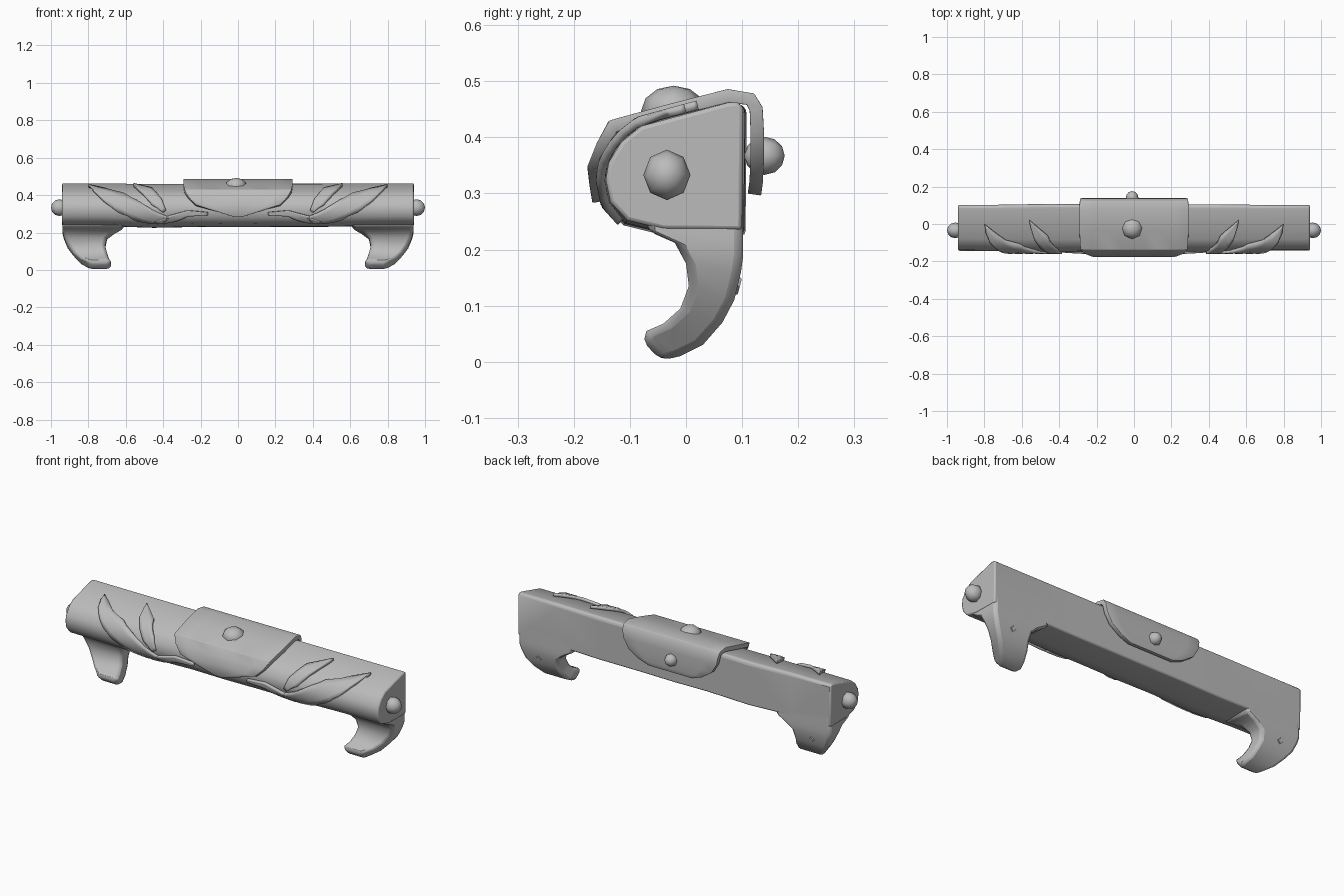
import bpy, bmesh
from mathutils import Vector, Matrix

if "Cube" in bpy.data.objects:
    bpy.data.objects.remove(bpy.data.objects["Cube"])

grey = bpy.data.materials.new("plain grey")
grey.use_nodes = True
grey.diffuse_color = (0.5, 0.5, 0.5, 1)
grey.node_tree.nodes["Principled BSDF"].inputs["Base Color"].default_value = (0.5, 0.5, 0.5, 1)


def finish(bm, name, bevel=0, thickness=0, angle=40):
    """Turn a bmesh into a shaded object with its modifiers."""
    bmesh.ops.recalc_face_normals(bm, faces=bm.faces)
    mesh = bpy.data.meshes.new(name)
    bm.to_mesh(mesh)
    bm.free()
    mesh.materials.append(grey)
    ob = bpy.data.objects.new(name, mesh)
    bpy.context.collection.objects.link(ob)
    if thickness:
        mod = ob.modifiers.new("thickness", "SOLIDIFY")
        mod.thickness, mod.offset = thickness, 0
    if bevel:
        mod = ob.modifiers.new("soft edges", "BEVEL")
        mod.width, mod.segments, mod.limit_method = bevel, 2, "ANGLE"
        mod.angle_limit = 0.7
    bpy.ops.object.select_all(action="DESELECT")
    ob.select_set(True)
    bpy.context.view_layer.objects.active = ob
    bpy.ops.object.shade_smooth_by_angle(angle=angle * 0.01745)
    return ob


def loft(rings, closed=True):
    """Bridge equal rings of points; closed rings also get end caps."""
    bm = bmesh.new()
    rows = [[bm.verts.new(p) for p in ring] for ring in rings]
    n = len(rows[0])
    for a, b in zip(rows, rows[1:]):
        for i in range(n if closed else n - 1):
            j = (i + 1) % n
            bm.faces.new((a[i], a[j], b[j], b[i]))
    if closed:
        bm.faces.new(rows[0])
        bm.faces.new(rows[-1])
    return bm


# Main bar: rounded front, sloping top, flat back, slightly swollen along its length
FRONT = [(0.075, 0.462), (-0.08, 0.42), (-0.115, 0.392), (-0.138, 0.355),
         (-0.143, 0.325), (-0.135, 0.285), (-0.105, 0.252), (-0.04, 0.236)]
SECTION = [(0.1, 0.235), (0.102, 0.452), (0.093, 0.463)] + FRONT
stations = [(-0.94, 1), (-0.7, 1.01), (-0.45, 1.06), (-0.2, 1.03), (0, 1.04),
            (0.2, 1.03), (0.45, 1.03), (0.7, 1.0), (0.94, 1)]
bm = loft([[(x, y * s, 0.4 + (z - 0.4) * (s if z < 0.4 else 2 - s)) for y, z in SECTION]
           for x, s in stations])
finish(bm, "main_bar", bevel=0.012)

# Hooks: front point, back point, inner x, outer x of each ring going down
HOOK = [(-0.08, 0.30, 0.10, 0.30, 0.60, 0.935),
        (-0.07, 0.234, 0.102, 0.22, 0.61, 0.938),
        (-0.02, 0.212, 0.102, 0.19, 0.66, 0.938),
        (0.0, 0.175, 0.098, 0.16, 0.70, 0.93),
        (0.005, 0.135, 0.086, 0.11, 0.71, 0.91),
        (-0.01, 0.095, 0.065, 0.07, 0.70, 0.88),
        (-0.04, 0.068, 0.03, 0.03, 0.69, 0.845),
        (-0.07, 0.055, -0.01, 0.01, 0.68, 0.81),
        (-0.08, 0.04, -0.045, 0.002, 0.69, 0.79)]
for side, label in ((1, "left"), (-1, "right")):
    bm = loft([[(side * a, fy, fz), (side * b, fy, fz), (side * b, by, bz), (side * a, by, bz)]
               for fy, fz, by, bz, a, b in HOOK])
    finish(bm, label + "_hook", bevel=0.016, angle=50)

# Centre plate wrapping over the bar: y, z, half width of each row
PLATE = [(0.122, 0.298, 0.13), (0.125, 0.32, 0.19), (0.127, 0.36, 0.25),
         (0.127, 0.41, 0.28), (0.125, 0.45, 0.288), (0.115, 0.468, 0.29),
         (0.075, 0.474, 0.292), (-0.03, 0.447, 0.292), (-0.13, 0.42, 0.287),
         (-0.148, 0.385, 0.265), (-0.164, 0.345, 0.225), (-0.16, 0.315, 0.12),
         (-0.155, 0.285, 0.02)]
COLUMNS = [-1, -0.75, -0.45, -0.2, 0, 0.2, 0.45, 0.75, 1]
rings = []
for y, z, w in PLATE:
    brow = y < -0.14 and 0.36 < z < 0.4
    rings.append([(c * w, y + (0.01 if brow and abs(c) == 0.45 else 0), z) for c in COLUMNS])
finish(loft(rings, closed=False), "centre_plate", bevel=0.006, thickness=0.024, angle=50)


def on_front(z, lift):
    """Point of the bar's front surface at height z, lifted outward."""
    for (y1, z1), (y2, z2) in zip(FRONT, FRONT[1:]):
        if z >= z2:
            t = (z - z1) / (z2 - z1)
            n = Vector((z2 - z1, y1 - y2)).normalized()
            return y1 + (y2 - y1) * t + n.x * lift, z + n.y * lift
    return FRONT[-1]


# Leaves lying on the front: pairs of upper and lower edge points (x, z)
LEAVES = {
    "long_leaf": [((0.8, 0.442), (0.79, 0.432)), ((0.71, 0.423), (0.72, 0.365)),
                  ((0.61, 0.4), (0.64, 0.31)), ((0.5, 0.345), (0.54, 0.27)),
                  ((0.42, 0.305), (0.46, 0.257)), ((0.37, 0.285), (0.39, 0.268))],
    "short_leaf": [((0.56, 0.448), (0.555, 0.44)), ((0.46, 0.425), (0.51, 0.4)),
                   ((0.41, 0.375), (0.46, 0.345)), ((0.385, 0.32), (0.4, 0.31))],
    "low_leaf": [((0.45, 0.268), (0.43, 0.256)), ((0.36, 0.295), (0.36, 0.263)),
                 ((0.27, 0.32), (0.27, 0.288)), ((0.16, 0.31), (0.16, 0.296))],
}
for name, pairs in LEAVES.items():
    for side, label in ((1, "left_"), (-1, "right_")):
        bm = loft([[(side * x, 0, z) for x, z in pair] for pair in pairs], closed=False)
        bmesh.ops.subdivide_edges(bm, edges=bm.edges[:], cuts=3, use_grid_fill=True)
        for v in bm.verts:
            v.co.y, v.co.z = on_front(v.co.z, 0.01)
        finish(bm, label + name, thickness=0.016)


# Faceted studs: ends, top and back
def stud(name, centre, size, axis):
    bm = bmesh.new()
    bmesh.ops.create_uvsphere(bm, u_segments=8, v_segments=6, radius=1)
    turn = Vector((0, 0, 1)).rotation_difference(Vector(axis)).to_matrix().to_4x4()
    bm.transform(Matrix.Translation(centre) @ Matrix.Diagonal((*size, 1)) @ turn)
    finish(bm, name, angle=50)


stud("left_end_stud", (0.955, -0.034, 0.333), (0.045, 0.042, 0.045), (1, 0, 0))
stud("right_end_stud", (-0.955, -0.034, 0.333), (0.045, 0.042, 0.045), (-1, 0, 0))
stud("top_stud", (-0.01, -0.022, 0.447), (0.058, 0.058, 0.045), (0, 0, 1))
stud("back_stud", (-0.01, 0.14, 0.367), (0.034, 0.036, 0.034), (0, 1, 0))

# Small diamonds on the backs of the hooks
for side, label in ((1, "left"), (-1, "right")):
    bm = bmesh.new()
    bmesh.ops.create_cone(bm, cap_ends=True, segments=4, radius1=0.018, radius2=0.014, depth=0.008)
    bm.transform(Matrix.Translation((side * 0.82, 0.092, 0.135)) @ Matrix.Rotation(-1.83, 4, "X"))
    finish(bm, label + "_hook_diamond")
